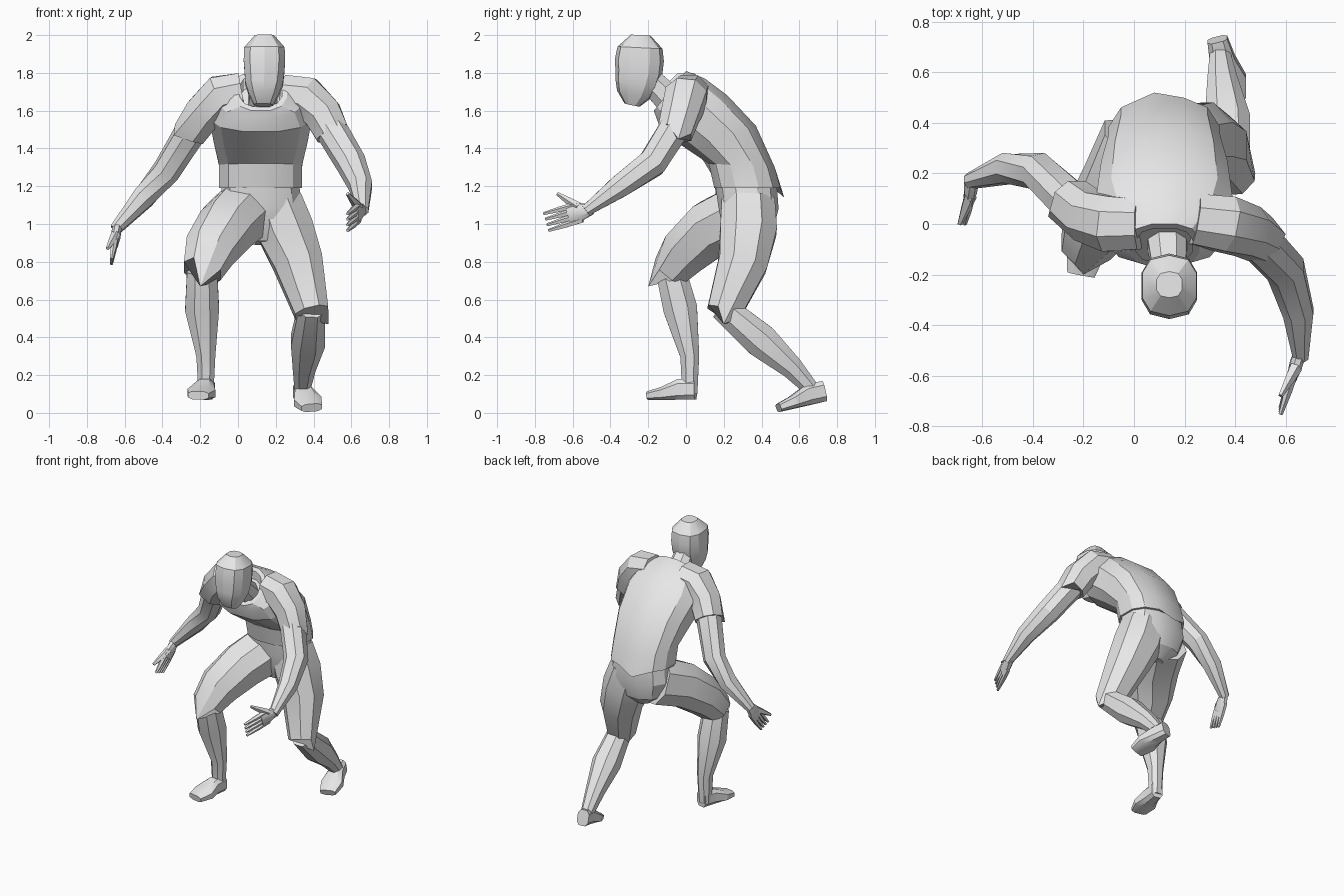
import bpy
import bmesh
import math
from mathutils import Vector

old = bpy.data.objects.get("Cube")
if old:
    bpy.data.objects.remove(old, do_unlink=True)

grey = bpy.data.materials.new("plain grey")
grey.use_nodes = True
grey.diffuse_color = (.8, .8, .8, 1)
grey.node_tree.nodes["Principled BSDF"].inputs["Base Color"].default_value = grey.diffuse_color

RIGHTWARD = Vector((1, 0, 0))
FORWARD = Vector((0, 1, 0))
UPWARD = Vector((0, 0, 1))


def blend(values, t):
    """Value at fraction t of an evenly spaced list."""
    spot = t * (len(values) - 1)
    i = min(int(spot), len(values) - 2)
    return values[i] + (values[i + 1] - values[i]) * (spot - i)


def outline(centre, side, depth, sides, power):
    """Rounded-box cross-section with a flat facing each axis."""
    def soften(value):
        return math.copysign(abs(value) ** power, value) / math.cos(math.pi / sides) ** power

    angles = [math.tau * (i + .5) / sides for i in range(sides)]
    return [centre + side * soften(math.cos(a)) + depth * soften(math.sin(a)) for a in angles]


def skin(name, rings, tip):
    """Join rings into a closed shell; tip pulls one hem corner to a point."""
    if tip:
        tip = Vector(tip)
        hem = rings[-1]
        nearest = min(range(len(hem)), key=lambda i: (hem[i] - tip).length)
        hem[nearest] = tip
    bm = bmesh.new()
    loops = [[bm.verts.new(point) for point in ring] for ring in rings]
    for low, high in zip(loops, loops[1:]):
        for i in range(len(low)):
            bm.faces.new((low[i - 1], low[i], high[i], high[i - 1]))
    bm.faces.new(loops[0])
    bm.faces.new(loops[-1])
    bmesh.ops.recalc_face_normals(bm, faces=bm.faces)
    mesh = bpy.data.meshes.new(name)
    bm.to_mesh(mesh)
    bm.free()
    mesh.materials.append(grey)
    obj = bpy.data.objects.new(name, mesh)
    bpy.context.collection.objects.link(obj)
    bpy.ops.object.select_all(action='DESELECT')
    obj.select_set(True)
    bpy.context.view_layer.objects.active = obj
    bpy.ops.object.shade_smooth_by_angle(angle=math.radians(25))


def limb(name, joints, widths, depths=None, across=RIGHTWARD, sides=8, power=.9, tip=None):
    """Tube through joints, with half widths spaced evenly along it."""
    joints = [Vector(joint) for joint in joints]
    depths = depths or widths
    count = len(widths)
    path = [blend(joints, i / (count - 1)) for i in range(count)]
    rings = []
    for i, centre in enumerate(path):
        along = (path[min(i + 1, count - 1)] - path[max(i - 1, 0)]).normalized()
        side = (across - along * across.dot(along)).normalized()
        rings.append(outline(centre, side * widths[i], along.cross(side) * depths[i],
                             sides, power))
    skin(name, rings, tip)


def trunk(name, front, back, widths, collar=False, tip=None):
    """Body part between a front and a back profile, each a list of (y, z)."""
    rings = []
    for fore, aft, width in zip(front, back, widths):
        fore, aft = Vector((.12, *fore)), Vector((.12, *aft))
        rings.append(outline((fore + aft) / 2, RIGHTWARD * width, (fore - aft) / 2, 12, .8))
    if collar:
        rim = rings[0]
        middle = sum(rim, Vector()) / len(rim)
        lip = [point.lerp(middle, .2) for point in rim]
        rings = [[point - UPWARD * .06 for point in lip], lip] + rings
    skin(name, rings, tip)


def foot(label, heel, toe):
    """Wedge foot resting on the line from heel to toe."""
    widths = (.04, .05, .075, .055)
    heights = (.055, .055, .035, .022)
    sole = [Vector(heel), Vector(toe)]
    joints = [blend(sole, i / 3) + UPWARD * height for i, height in enumerate(heights)]
    limb(label + "_foot", joints, widths, heights, power=.65)


def hand(label, wrist, fingertips, spread, thumb_tip):
    """Flat palm, four tapering fingers and a thumb."""
    wrist, fingertips, spread, thumb_tip = map(
        Vector, (wrist, fingertips, spread, thumb_tip))
    knuckles = wrist.lerp(fingertips, .5)
    middle = wrist.lerp(knuckles, .5)
    limb(label + "_palm", (wrist, knuckles), (.03, .045, .05), (.025, .025, .018),
         across=spread)
    for i, finger in enumerate(("index", "middle", "ring", "little")):
        shift = spread * (i - 1.5)
        limb(f"{label}_{finger}_finger", (middle + shift, fingertips + shift * 1.1),
             (.014, .013, .007), across=spread, sides=5)
    limb(label + "_thumb", (middle - spread, thumb_tip), (.022, .016, .008),
         across=spread, sides=5)


# Head and neck
limb("head", [(.135, -.285, 1.63), (.14, -.25, 1.8), (.14, -.24, 2)],
     (.05, .08, .1, .105, .11, .107, .05), (.04, .09, .11, .12, .125, .115, .05),
     sides=10, power=.75)
limb("neck", [(.13, -.05, 1.62), (.14, -.2, 1.77)], (.08, .065))

# Shirt with a folded collar and a pointed back hem
trunk("shirt",
      front=[(-.17, 1.6), (-.16, 1.57), (-.13, 1.49), (0, 1.4), (.12, 1.32), (.15, 1.19)],
      back=[(0, 1.81), (.1, 1.77), (.22, 1.68), (.37, 1.52), (.47, 1.3), (.5, 1.19)],
      widths=(.14, .23, .27, .25, .22, .22), collar=True, tip=(.08, .52, 1.14))

# Seat of the trousers
trunk("trouser_seat",
      front=[(.15, 1.24), (.17, 1.1), (.19, .99), (.22, .91)],
      back=[(.48, 1.22), (.49, 1.08), (.46, .96), (.39, .89)],
      widths=(.2, .22, .18, .08))

# Trouser legs, each with a pointed hem at the knee
limb("right_trouser_leg", [(.03, .32, 1.06), (-.06, .14, .98), (-.15, 0, .86), (-.19, -.09, .75)],
     (.16, .15, .13, .1), tip=(-.2, -.2, .67))
limb("left_trouser_leg", [(.2, .33, 1.12), (.25, .33, .97), (.32, .3, .79), (.39, .2, .53)],
     (.14, .15, .13, .09), tip=(.48, .2, .47))

# Shins and feet
limb("right_shin", [(-.19, -.08, .75), (-.19, -.03, .55), (-.17, .02, .3), (-.17, .02, .1)],
     (.08, .09, .05, .04))
limb("left_shin", [(.39, .19, .56), (.37, .4, .38), (.35, .56, .24), (.34, .67, .12)],
     (.07, .09, .06, .04))
foot("right", heel=(-.16, .05, .07), toe=(-.21, -.2, .07))
foot("left", heel=(.33, .73, .06), toe=(.39, .49, .005))

# Sleeves
limb("left_sleeve", [(.24, .02, 1.69), (.36, 0, 1.67), (.45, -.03, 1.58), (.5, -.06, 1.48)],
     (.1, .11, .1, .09), across=FORWARD, tip=(.6, -.04, 1.45))
limb("right_sleeve", [(.02, 0, 1.7), (-.09, 0, 1.68), (-.18, .03, 1.59), (-.25, .09, 1.49)],
     (.1, .11, .1, .09), across=FORWARD, tip=(-.34, .03, 1.47))

# Bare arms and hands
limb("left_arm", [(.47, -.04, 1.54), (.6, -.18, 1.32), (.65, -.35, 1.2), (.66, -.53, 1.07)],
     (.08, .075, .06, .03))
limb("right_arm", [(-.22, .06, 1.54), (-.38, .21, 1.28), (-.5, .22, 1.14), (-.65, .17, .97)],
     (.08, .07, .06, .03))
hand("left", wrist=(.66, -.5, 1.08), fingertips=(.58, -.74, 1.01),
     spread=(0, .008, -.027), thumb_tip=(.58, -.68, 1.16))
hand("right", wrist=(-.64, .17, .98), fingertips=(-.67, .04, .8),
     spread=(0, .024, -.008), thumb_tip=(-.69, 0, .87))
